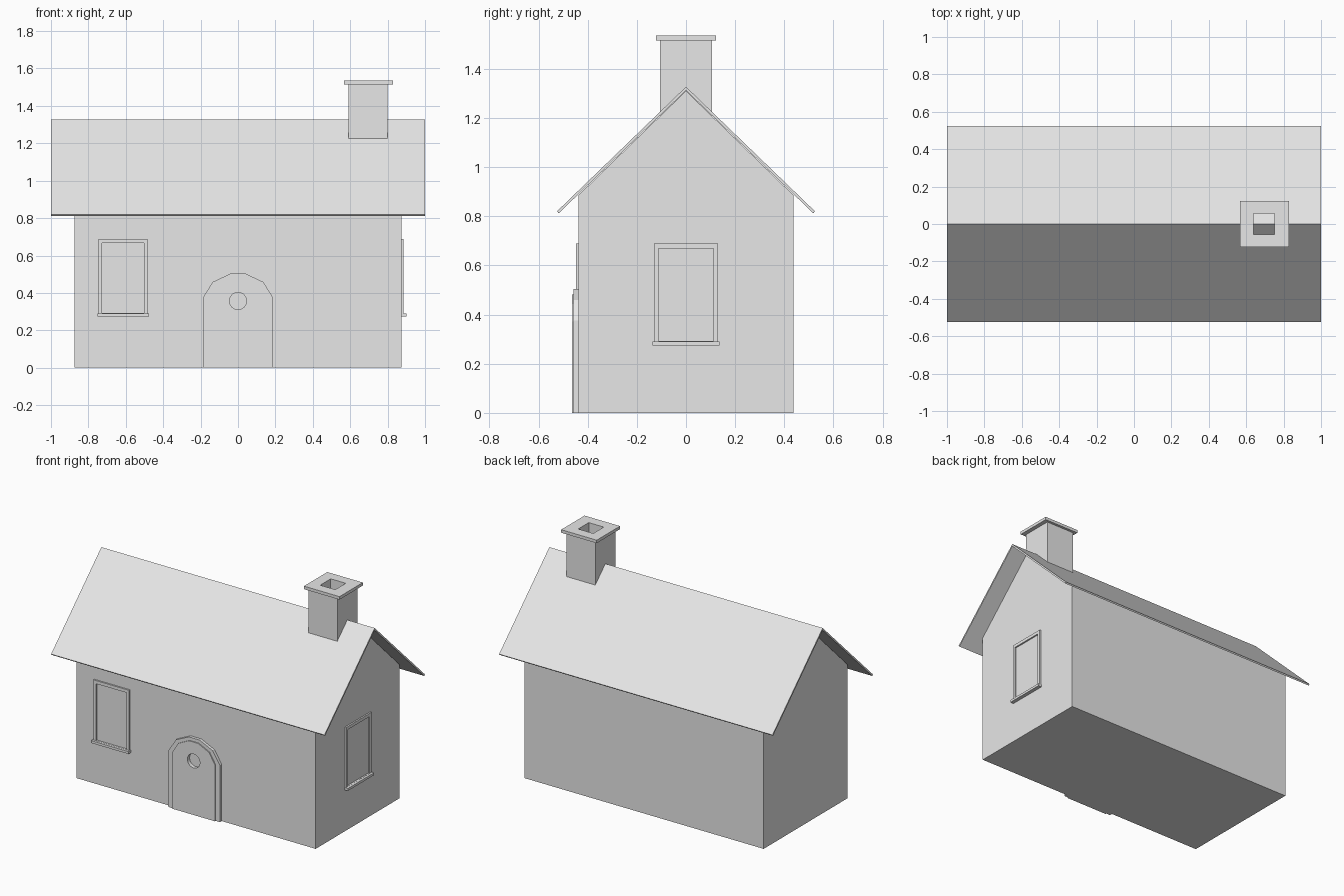
import bpy, bmesh, math
from mathutils import Matrix

cube = bpy.data.objects.get("Cube")
if cube:
    bpy.data.objects.remove(cube, do_unlink=True)

GREY = (0.8, 0.8, 0.8, 1)
plaster = bpy.data.materials.new("plain grey")
plaster.use_nodes = True
plaster.diffuse_color = GREY
plaster.node_tree.nodes["Principled BSDF"].inputs["Base Color"].default_value = GREY

# Local profile axes: FRONT maps (u, v, depth) to (x, z, outwards to -y), SIDE faces +x
FRONT = Matrix.Rotation(math.pi / 2, 4, 'X')
SIDE = Matrix.Rotation(math.pi / 2, 4, 'Z') @ FRONT
FLAT = Matrix.Identity(4)


def prism(name, outline, low, high, frame, hole=None):
    """Extrude an outline from low to high, optionally with a matching hole loop."""
    bm = bmesh.new()
    loops = [outline] + ([hole] if hole else [])
    n = len(outline)
    rings = [[[bm.verts.new((u, v, w)) for u, v in loop] for w in (low, high)] for loop in loops]
    for bottom, top in rings:
        for i in range(n):
            j = (i + 1) % n
            bm.faces.new((bottom[i], bottom[j], top[j], top[i]))
    for level in (0, 1):
        if hole:
            outer, inner = rings[0][level], rings[1][level]
            for i in range(n):
                j = (i + 1) % n
                bm.faces.new((outer[i], outer[j], inner[j], inner[i]))
        else:
            bm.faces.new(rings[0][level])
    bmesh.ops.recalc_face_normals(bm, faces=bm.faces)
    bm.transform(frame)
    mesh = bpy.data.meshes.new(name)
    bm.to_mesh(mesh)
    bm.free()
    mesh.materials.append(plaster)
    obj = bpy.data.objects.new(name, mesh)
    bpy.context.collection.objects.link(obj)
    return obj


def rect(cx, cy, hw, hh):
    return [(cx - hw, cy - hh), (cx + hw, cy - hh), (cx + hw, cy + hh), (cx - hw, cy + hh)]


def arch(radius, spring, rise):
    """Doorway outline with a faceted round top."""
    angles = [math.radians(a) for a in (12, 45, 78, 102, 135, 168)]
    top = [(radius * math.cos(a), spring + rise * math.sin(a)) for a in angles]
    return [(top[-1][0], 0), (top[0][0], 0)] + top


# House body and thin roof overhanging it
WALL_X, WALL_Y = 0.875, 0.438
prism("house_walls", [(-WALL_Y, 0), (WALL_Y, 0), (WALL_Y, 0.885), (0, 1.31), (-WALL_Y, 0.885)],
      -WALL_X, WALL_X, SIDE)
prism("roof", [(-0.525, 0.82), (0, 1.327), (0.525, 0.82), (0.518, 0.812), (0, 1.312), (-0.518, 0.812)],
      -1, 1, SIDE)

# Hollow chimney and its cap
flue = rect(0.695, 0, 0.055, 0.055)
prism("chimney_stack", rect(0.695, 0, 0.105, 0.105), 1.2, 1.515, FLAT, flue)
prism("chimney_cap", rect(0.698, 0, 0.13, 0.122), 1.515, 1.535, FLAT, flue)


# Windows: raised frame and projecting sill
def window(label, centre, wall, frame):
    prism(label + "_window_frame", rect(centre, 0.485, 0.131, 0.204), wall - 0.005, wall + 0.01,
          frame, rect(centre, 0.48, 0.112, 0.188))
    prism(label + "_window_sill", rect(centre, 0.283, 0.137, 0.008), wall - 0.005, wall + 0.025, frame)


window("front", -0.614, WALL_Y, FRONT)
window("side", 0, WALL_X, SIDE)

# Arched door with a round peephole
door_parts = [
    prism("door_frame", arch(0.191, 0.342, 0.165), WALL_Y - 0.005, 0.457, FRONT),
    prism("door_leaf", arch(0.16, 0.342, 0.143), WALL_Y - 0.003, 0.464, FRONT),
]
circle = [(0.046 * math.cos(k * math.tau / 24), 0.357 + 0.046 * math.sin(k * math.tau / 24))
          for k in range(24)]
cutter = prism("peephole_cutter", circle, WALL_Y + 0.002, 0.52, FRONT)
cutter.hide_render = True
cutter.hide_viewport = True
cutter.display_type = 'WIRE'
for part in door_parts:
    cut = part.modifiers.new("peephole", 'BOOLEAN')
    cut.operation = 'DIFFERENCE'
    cut.solver = 'EXACT'
    cut.object = cutter
